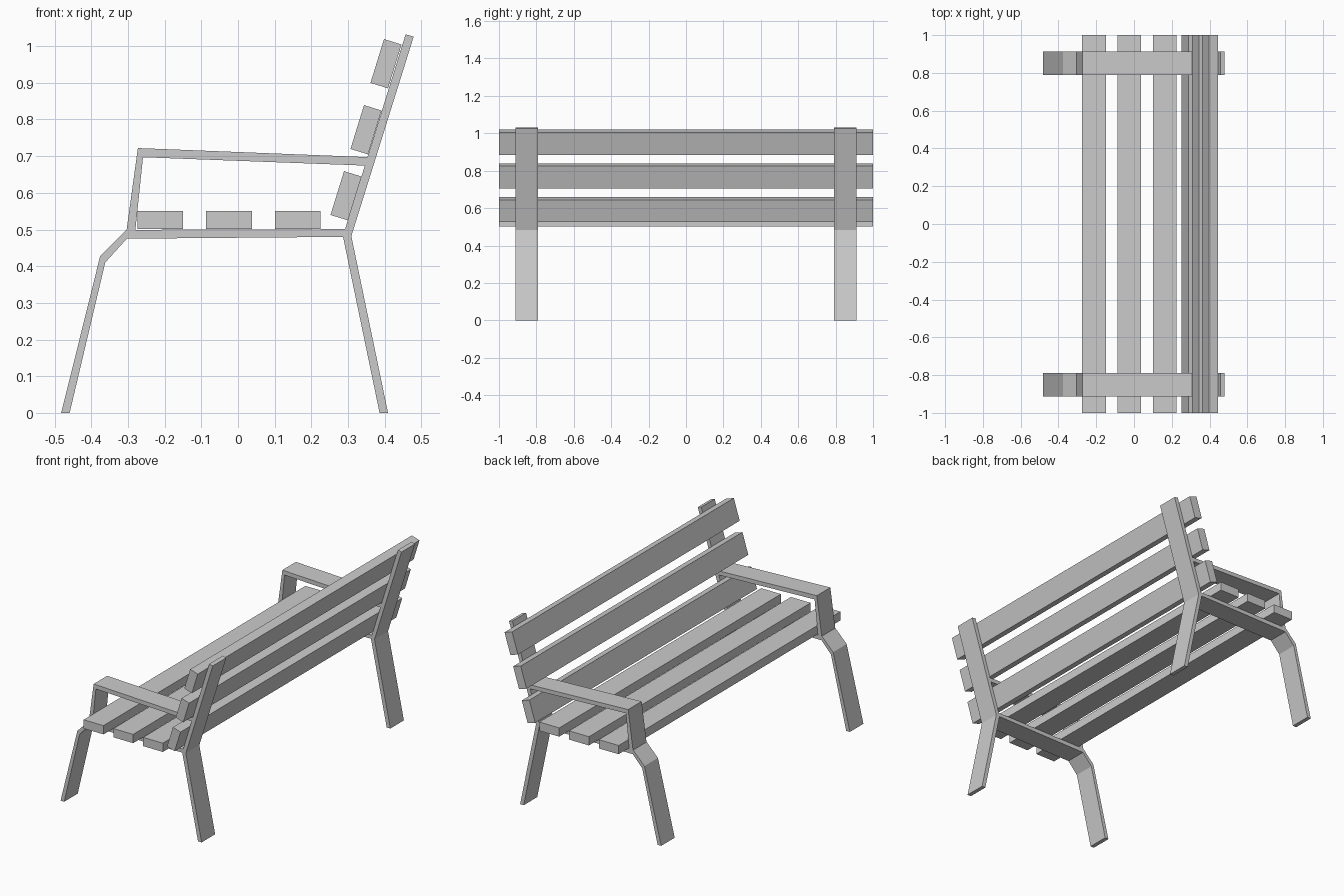
import bpy, bmesh, math

if "Cube" in bpy.data.objects:
    bpy.data.objects.remove(bpy.data.objects["Cube"])


def finish(bm, name):
    bmesh.ops.recalc_face_normals(bm, faces=bm.faces)
    mesh = bpy.data.meshes.new(name)
    bm.to_mesh(mesh)
    bm.free()
    obj = bpy.data.objects.new(name, mesh)
    bpy.context.collection.objects.link(obj)
    return obj


def bent_bar(name, outer, inner, y0=0.79, y1=0.912):
    """Flat bar following paired outer/inner (x, z) points, mirrored to the other end."""
    bm = bmesh.new()
    rings = []
    for (ax, az), (bx, bz) in zip(outer, inner):
        corners = [(ax, y0, az), (ax, y1, az), (bx, y1, bz), (bx, y0, bz)]
        rings.append([bm.verts.new(c) for c in corners])
    for a, b in zip(rings, rings[1:]):
        for i in range(4):
            j = (i + 1) % 4
            bm.faces.new((a[i], a[j], b[j], b[i]))
    bm.faces.new(rings[0])
    bm.faces.new(rings[-1])
    obj = finish(bm, name)
    mirror = obj.modifiers.new("mirror", 'MIRROR')
    mirror.use_axis = (False, True, False)
    return obj


def slat(name, x, z, tilt=0.0):
    """Full-length wooden plank, 0.125 wide and 0.05 thick."""
    bm = bmesh.new()
    bmesh.ops.create_cube(bm, size=1)
    bmesh.ops.scale(bm, vec=(0.125, 2.0, 0.05), verts=bm.verts)
    obj = finish(bm, name)
    obj.location = (x, 0, z)
    obj.rotation_euler = (0, tilt, 0)
    return obj


# Front legs bending into the seat rails
bent_bar("front_leg_and_rail",
         [(-0.482, 0), (-0.376, 0.427), (-0.305, 0.499), (0.295, 0.501)],
         [(-0.459, 0), (-0.362, 0.410), (-0.303, 0.475), (0.295, 0.480)])

# Rear legs bending into the backrest posts
bent_bar("rear_leg_and_post",
         [(0.409, 0), (0.309, 0.482), (0.479, 1.026)],
         [(0.386, 0), (0.286, 0.482), (0.457, 1.032)])

# Armrests
bent_bar("armrest",
         [(-0.304, 0.497), (-0.273, 0.722), (0.362, 0.697)],
         [(-0.280, 0.497), (-0.259, 0.697), (0.355, 0.674)])

# Seat slats
for i in range(3):
    slat(f"seat_slat_{i + 1}", -0.212 + 0.1875 * i, 0.526)

# Backrest slats
for i in range(3):
    slat(f"back_slat_{i + 1}", 0.2945 + 0.0545 * i, 0.592 + 0.18 * i,
         tilt=-math.radians(90 - 17.2))
